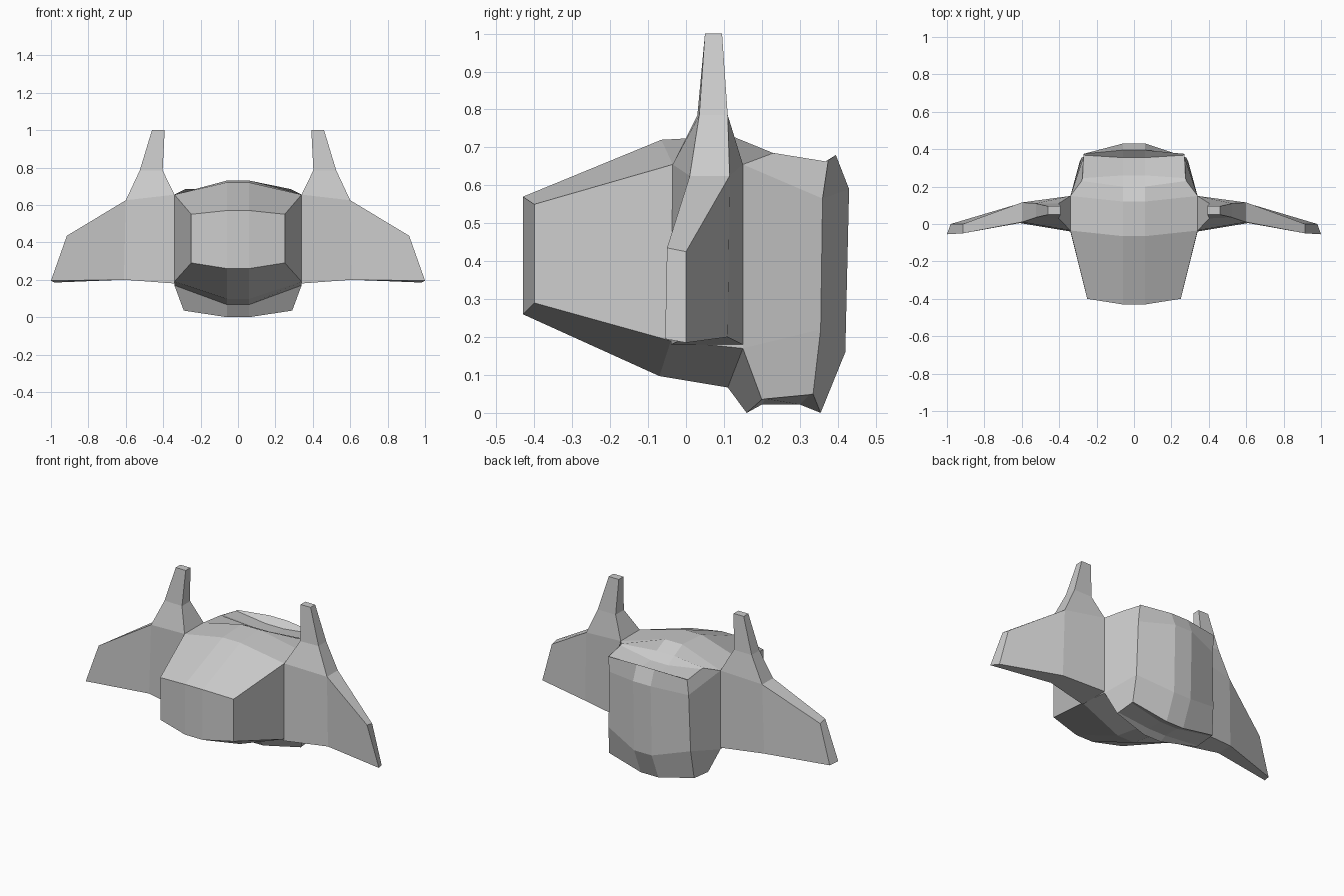
import bpy
import bmesh

if "Cube" in bpy.data.objects:
    bpy.data.objects.remove(bpy.data.objects["Cube"])


def make_object(name, verts, faces):
    bm = bmesh.new()
    vs = [bm.verts.new(v) for v in verts]
    for f in faces:
        bm.faces.new([vs[i] for i in f])
    bmesh.ops.recalc_face_normals(bm, faces=bm.faces)
    mesh = bpy.data.meshes.new(name)
    bm.to_mesh(mesh)
    bm.free()
    obj = bpy.data.objects.new(name, mesh)
    bpy.context.collection.objects.link(obj)
    return obj


# Hull: a loop over the top, down the back, under the belly and up the nose.
# Each station: spine y, z (at x = 0.06), then the side corner x, y, z
stations = [
    (-.43, .57, .25, -.40, .55),     # nose top
    (-.065, .72, .34, -.035, .655),
    (.12, .73, .34, .15, .655),
    (.20, .69, .28, .23, .685),      # rear deck
    (.26, .655, .275, .245, .683),
    (.355, .645, .27, .368, .663),
    (.395, .68, .27, .375, .666),    # back rim
    (.43, .59, .27, .36, .565),
    (.42, .16, .28, .355, .22),
    (.355, .0, .29, .335, .05),      # belly
    (.30, .022, .29, .325, .048),
    (.20, .022, .29, .21, .037),
    (.16, .0, .29, .20, .035),
    (.11, .067, .34, .15, .17),
    (-.07, .097, .34, -.04, .19),
    (-.43, .26, .25, -.40, .29),     # nose bottom
]
n = len(stations)
verts = []
for cy, cz, x, y, z in stations:
    verts += [(-x, y, z), (-.06, cy, cz), (.06, cy, cz), (x, y, z)]
faces = []
for i in range(n):
    j = (i + 1) % n
    for c in range(3):
        faces.append((4 * i + c, 4 * i + c + 1, 4 * j + c + 1, 4 * j + c))
# Side panels: nose, middle, rear
panels = [(0, 1, 14, 15), (1, 2, 13, 14), (2, 3, 4, 5, 6, 7),
          (2, 7, 8, 13), (8, 9, 10, 11, 12, 13)]
for c in (0, 3):
    faces += [[4 * i + c for i in p] for p in panels]
make_object("hull", verts, faces)

# Wing with upright fin: outline x, z with front y and rear y
outline = [
    (.34, .18, -.04, .15),     # root bottom
    (.61, .20, .005, .11),
    (1.0, .195, -.055, .0),    # tip
    (.915, .435, -.05, .0),
    (.60, .625, .01, .115),    # fin base
    (.525, .785, .035, .11),
    (.46, 1.0, .05, .095),     # fin top
    (.392, 1.0, .05, .095),
    (.403, .785, .03, .11),
    (.34, .655, -.035, .15),   # root top
]
m = len(outline)
verts = [(x, yf, z) for x, z, yf, yr in outline]
verts += [(x - (.02 if i == 2 else 0), yr, z - (.01 if i in (2, 3) else 0))
          for i, (x, z, yf, yr) in enumerate(outline)]
skins = [(0, 1, 4, 9), (1, 2, 3, 4), (9, 4, 5, 8), (8, 5, 6, 7)]
faces = skins + [[i + m for i in s] for s in skins]
faces += [(i, (i + 1) % m, (i + 1) % m + m, i + m) for i in range(m)]
wing = make_object("wings_and_fins", verts, faces)
mirror = wing.modifiers.new("Mirror", 'MIRROR')
mirror.use_mirror_merge = False
